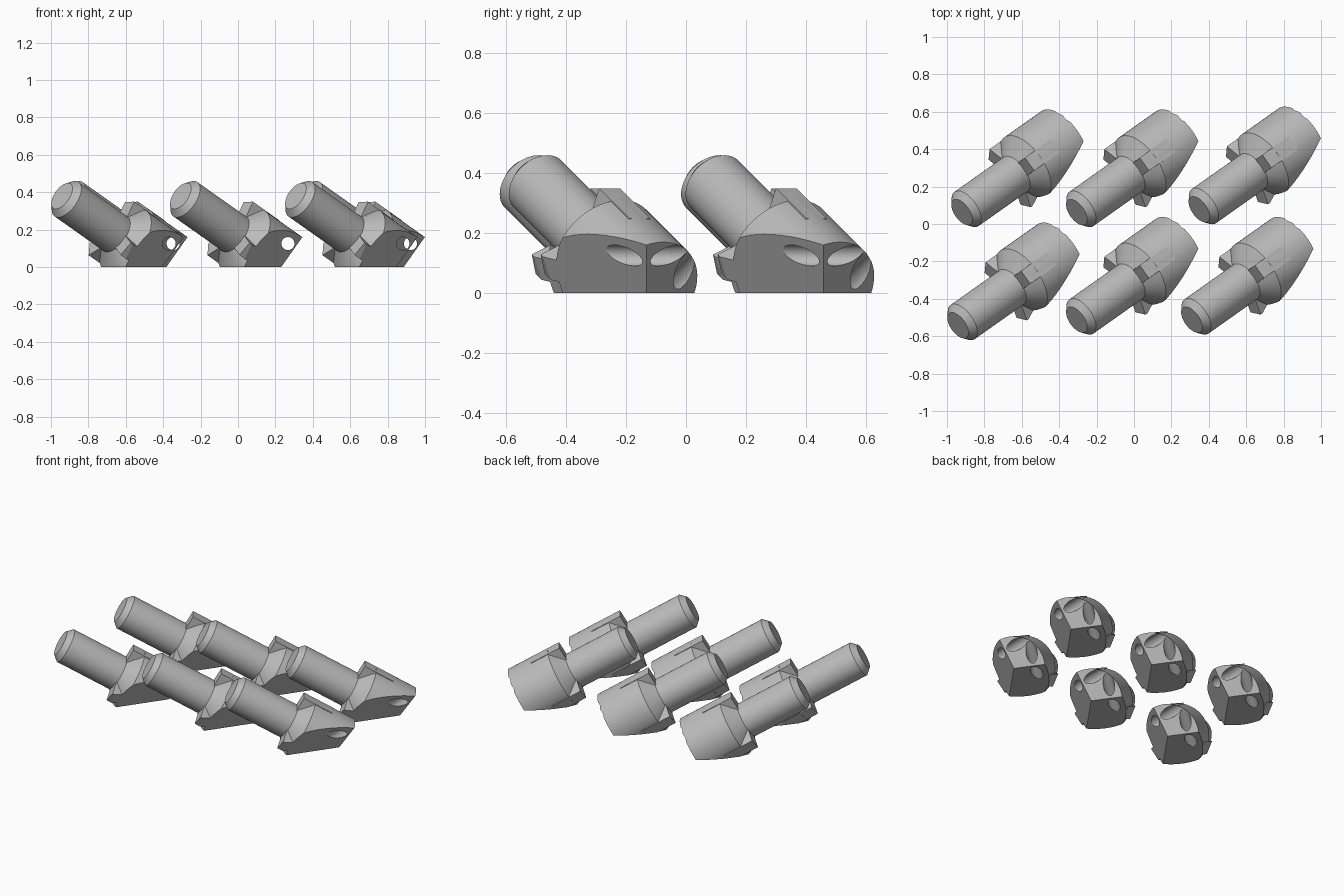
import bpy, bmesh, math
from mathutils import Vector, Matrix

old = bpy.data.objects.get("Cube")
if old:
    bpy.data.objects.remove(old, do_unlink=True)

steel = bpy.data.materials.new("steel_grey")
steel.use_nodes = True
GREY = (0.5, 0.5, 0.5, 1)
steel.diffuse_color = GREY
steel.node_tree.nodes["Principled BSDF"].inputs["Base Color"].default_value = GREY


def make(name, bm):
    bmesh.ops.recalc_face_normals(bm, faces=bm.faces)
    mesh = bpy.data.meshes.new(name)
    bm.to_mesh(mesh)
    bm.free()
    obj = bpy.data.objects.new(name, mesh)
    bpy.context.collection.objects.link(obj)
    return obj


def box(name, matrix):
    bm = bmesh.new()
    bmesh.ops.create_cube(bm, size=1, matrix=matrix)
    return make(name, bm)


def aim(direction):
    return Vector(direction).to_track_quat("Z", "Y").to_matrix().to_4x4()


# Turned body: head, cone shoulder and chamfered shank, as (radius, height)
HEAD_R = 0.196
profile = [(0, 0), (HEAD_R, 0), (HEAD_R, 0.28), (0.112, 0.355),
           (0.112, 0.725), (0.08, 0.76), (0, 0.76)]
bm = bmesh.new()
verts = [bm.verts.new((r, 0, z)) for r, z in profile]
edges = [bm.edges.new(pair) for pair in zip(verts, verts[1:])]
bmesh.ops.spin(bm, geom=verts + edges, cent=(0, 0, 0), axis=(0, 0, 1),
               angle=math.tau, steps=64)
bmesh.ops.remove_doubles(bm, verts=bm.verts, dist=0.0005)
bmesh.ops.dissolve_degenerate(bm, edges=bm.edges, dist=0.0001)
body = make("plug", bm)

tools = []

# Three locating ribs standing on the cone shoulder
for degrees in (55, 175, 295):
    place = (Matrix.Rotation(math.radians(degrees), 4, "Z")
             @ Matrix.Translation((0.125, 0, 0.26))
             @ Matrix.Diagonal((0.14, 0.085, 0.2, 1)))
    tools.append((box("rib", place), "UNION"))

# Two slanted flats meeting at the centre of the end face, each with a drilled hole
for side in (1, -1):
    normal = Vector((side * 0.5, -math.sqrt(0.5), -0.5))
    flat = Matrix.Translation(normal * 0.5) @ aim(normal)
    tools.append((box("flat_cutter", flat), "DIFFERENCE"))
for side in (1, -1):
    bm = bmesh.new()
    drill = Matrix.Translation((side * 0.087, 0.09, 0.036)) @ aim((-side * 0.5, math.sqrt(0.5), -0.5))
    bmesh.ops.create_cone(bm, cap_ends=True, segments=32, radius1=0.035,
                          radius2=0.035, depth=0.4, matrix=drill)
    tools.append((make("drill_cutter", bm), "DIFFERENCE"))

for tool, operation in tools:
    tool.hide_render = True
    mod = body.modifiers.new(tool.name, "BOOLEAN")
    mod.operation = operation
    mod.solver = "EXACT"
    mod.object = tool

# Bake the cuts into one mesh shared by all plugs
bpy.context.view_layer.update()
graph = bpy.context.evaluated_depsgraph_get()
baked = bpy.data.meshes.new_from_object(body.evaluated_get(graph))
body.modifiers.clear()
body.data = baked
for tool, operation in tools:
    bpy.data.objects.remove(tool, do_unlink=True)
baked.materials.clear()
baked.materials.append(steel)
bpy.ops.object.select_all(action="DESELECT")
body.select_set(True)
bpy.context.view_layer.objects.active = body
bpy.ops.object.shade_smooth_by_angle(angle=math.radians(25))

# Lean each plug so that one flat rests on the ground
h = math.sqrt(0.5)
lean = Matrix(((h, 0, -h), (-0.5, h, -0.5), (0.5, h, 0.5))).to_4x4()

# Two rows of three
spots = [(-0.404, -0.162), (0.231, -0.132), (0.846, -0.132),
         (-0.383, 0.443), (0.231, 0.443), (0.886, 0.458)]
for i, (x, y) in enumerate(spots):
    plug = body if i == 0 else body.copy()
    if i:
        bpy.context.collection.objects.link(plug)
    plug.name = f"plug_{i + 1}"
    plug.matrix_world = Matrix.Translation((x, y, 0)) @ lean
